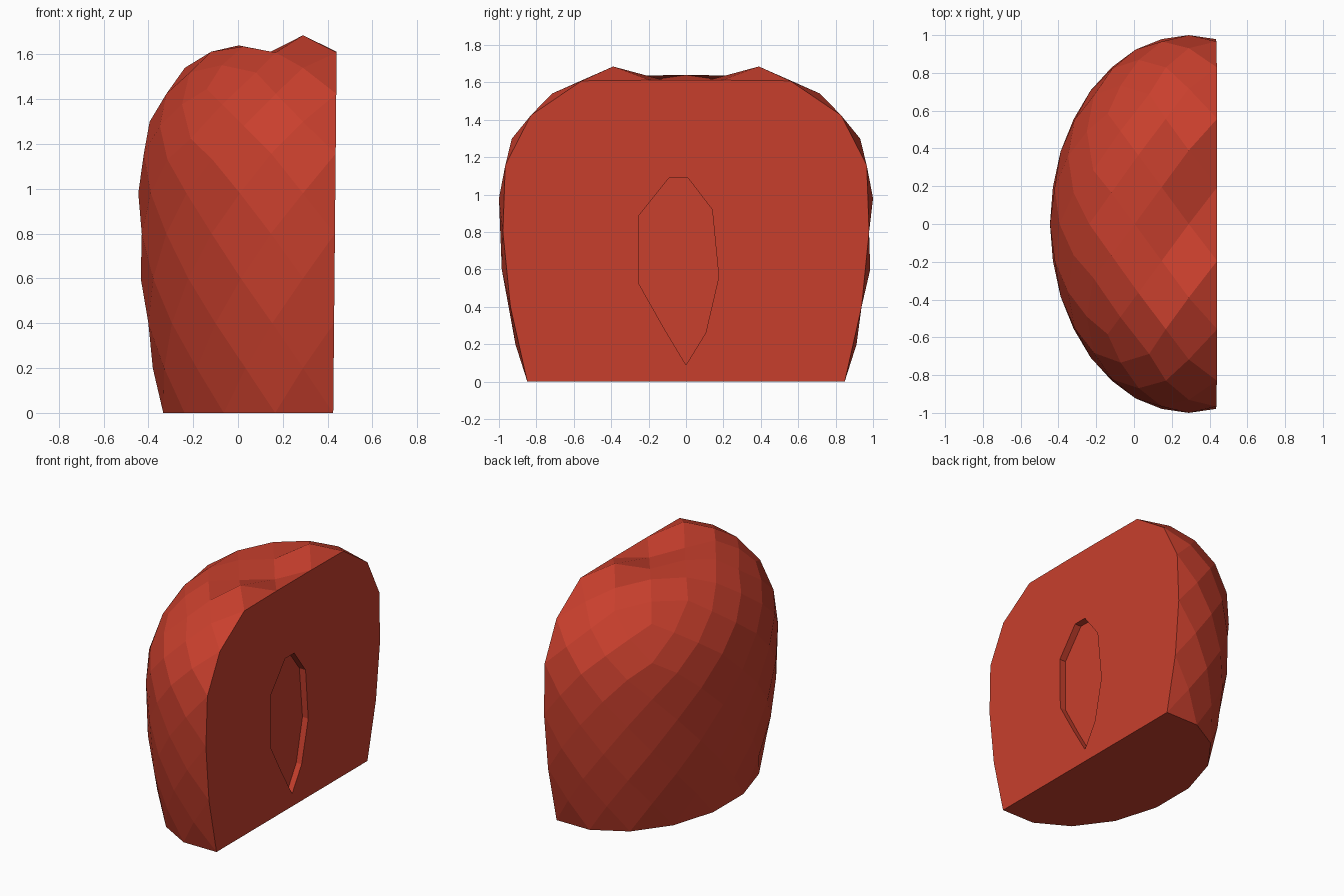
import bpy, bmesh, math

if "Cube" in bpy.data.objects:
    bpy.data.objects.remove(bpy.data.objects["Cube"])

CX, SX = 0.29, 0.735                       # axis position and squash of the fruit
RISE = [(0, .98), (.195, 1.16), (.383, 1.30), (.556, 1.43), (.707, 1.54), (.831, 1.615), (1, 1.65)]
LOWER = {-1: (.80, .998), -2: (.60, .985), -3: (.40, .957), -4: (.20, .912), -5: (0, .865)}
DIMPLE = {(0, 0): 1.58, (1, 1): 1.612, (0, 2): 1.685, (2, 0): 1.64, (2, 2): 1.635, (3, 1): 1.612}


def rise(s):
    for (a, za), (b, zb) in zip(RISE, RISE[1:]):
        if s <= b:
            return za + (zb - za) * (s - a) / (b - a)
    return RISE[-1][1]


def position(i, j, k):
    # rounded-cube lattice point (i, j, k) mapped to the fruit surface
    t = [math.tan(math.radians(11.25 * n)) for n in (i, j, max(k, 0))]
    m = math.sqrt(sum(c * c for c in t))
    x, y, s = (c / m for c in t)
    z, r = LOWER[k] if k < 0 else (rise(s), 1 + 0.02 * s)
    if k == 4:
        z = DIMPLE.get((abs(i), abs(j)), z)
    px = CX + SX * r * x
    if i == 1:                             # flat cut side
        px = 0.425 + 0.0095 * z
    return px, r * y, z


bm = bmesh.new()
grid = {}


def vert(p):
    if p not in grid:
        grid[p] = bm.verts.new(position(*p))
    return grid[p]


def patch(us, vs, place):
    # cells split along the diagonal that joins even points
    for u in us:
        for v in vs:
            c = [place(a, b) for a, b in ((u, v), (u + 1, v), (u + 1, v + 1), (u, v + 1))]
            if sum(c[0]) % 2:
                c = c[1:] + c[:1]
            q = [vert(p) for p in c]
            bm.faces.new((q[0], q[1], q[2]))
            bm.faces.new((q[0], q[2], q[3]))


# skin: top, rounded back and both sides
patch(range(-4, 1), range(-4, 4), lambda a, b: (a, b, 4))
patch(range(-4, 4), range(-5, 4), lambda a, b: (-4, a, b))
for side in (-4, 4):
    patch(range(-4, 1), range(-5, 4), lambda a, b: (a, side, b))

# drop every odd point so the triangles around it become one diamond
bmesh.ops.recalc_face_normals(bm, faces=bm.faces[:])
odd = [v for p, v in grid.items() if sum(p) % 2]
base = [v for p, v in grid.items() if p[2] == -5 and sum(p) % 2 == 0]
bmesh.ops.dissolve_verts(bm, verts=odd)

# flat base and flat cut face
base.sort(key=lambda v: math.atan2(v.co.y, v.co.x - 0.44) % (2 * math.pi))
bm.faces.new(base)
bmesh.ops.holes_fill(bm, edges=[e for e in bm.edges if e.is_boundary], sides=0)
bmesh.ops.recalc_face_normals(bm, faces=bm.faces[:])

red = bpy.data.materials.new("red")
red.diffuse_color = (0.58, 0.05, 0.026, 1)
red.use_nodes = True
red.node_tree.nodes["Principled BSDF"].inputs["Base Color"].default_value = red.diffuse_color


def to_object(name, mesh_bm):
    me = bpy.data.meshes.new(name)
    mesh_bm.to_mesh(me)
    mesh_bm.free()
    ob = bpy.data.objects.new(name, me)
    bpy.context.collection.objects.link(ob)
    me.materials.append(red)
    return ob


fruit = to_object("fruit_half", bm)

# shallow hollow in the cut face
outline = [(-.09, 1.09), (.01, 1.09), (.14, .92), (.175, .56), (.105, .26),
           (0, .09), (-.12, .29), (-.25, .52), (-.25, .89)]
cb = bmesh.new()
face = cb.faces.new([cb.verts.new((0.385, y, z)) for y, z in outline])
out = bmesh.ops.extrude_face_region(cb, geom=[face])
for g in out["geom"]:
    if isinstance(g, bmesh.types.BMVert):
        g.co.x = 0.6
bmesh.ops.recalc_face_normals(cb, faces=cb.faces[:])
cutter = to_object("hollow_cutter", cb)
cutter.hide_render = True
cutter.display_type = 'WIRE'

mod = fruit.modifiers.new("hollow", 'BOOLEAN')
mod.operation = 'DIFFERENCE'
mod.solver = 'EXACT'
mod.object = cutter
